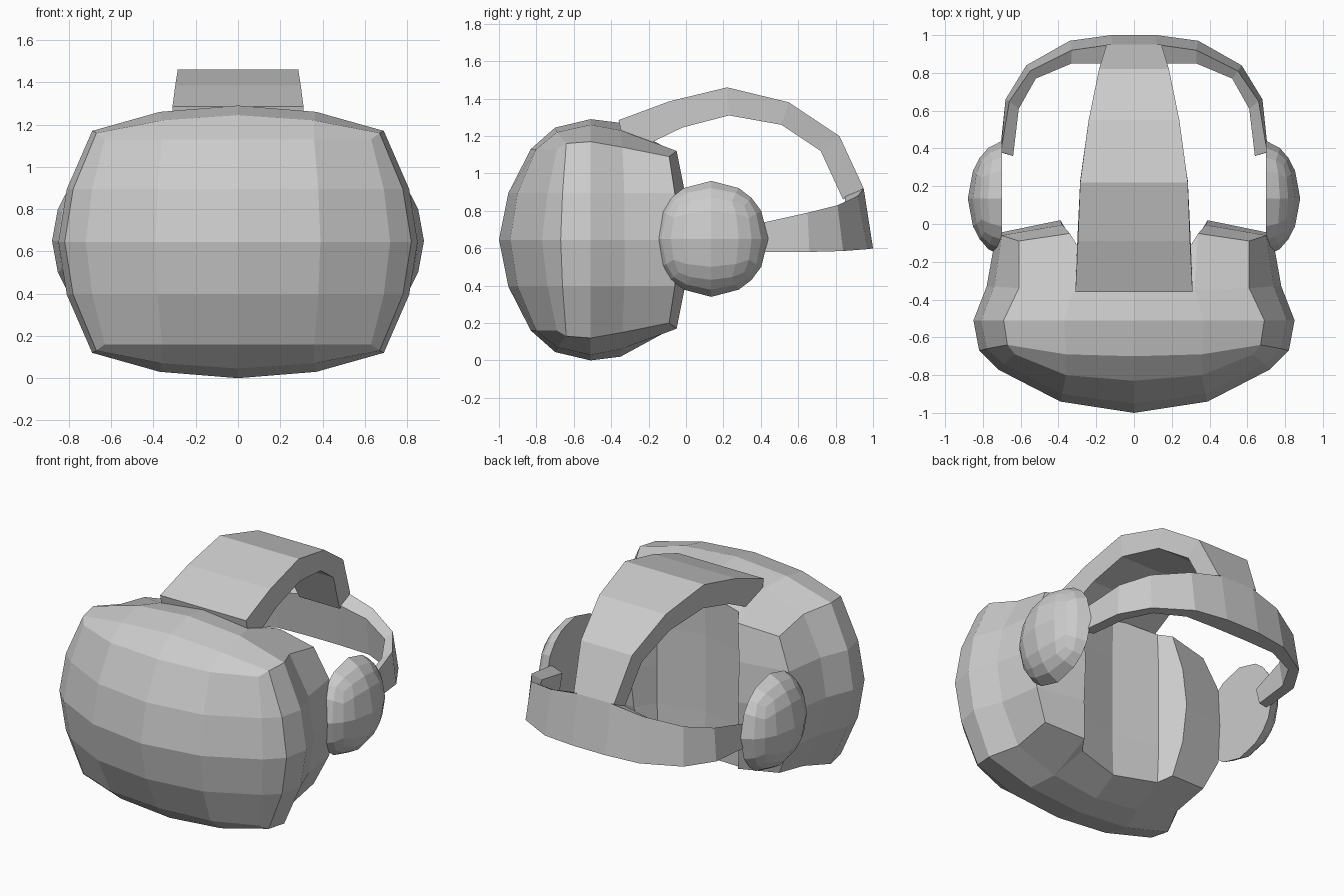
import bpy, bmesh
from mathutils import Vector

if "Cube" in bpy.data.objects:
    bpy.data.objects.remove(bpy.data.objects["Cube"])

MID = 0.645  # height of the visor's symmetry plane


def finish(name, bm):
    bmesh.ops.remove_doubles(bm, verts=bm.verts, dist=0.002)
    bmesh.ops.recalc_face_normals(bm, faces=bm.faces)
    me = bpy.data.meshes.new(name)
    bm.to_mesh(me)
    bm.free()
    ob = bpy.data.objects.new(name, me)
    bpy.context.collection.objects.link(ob)
    return ob


def mirror_bm(bm, axis, centre=0.0):
    """Duplicate the geometry reflected across one axis."""
    dup = bmesh.ops.duplicate(bm, geom=bm.verts[:] + bm.edges[:] + bm.faces[:])
    for v in dup["geom"]:
        if isinstance(v, bmesh.types.BMVert):
            v.co[axis] = 2 * centre - v.co[axis]


def loft(name, sections):
    """Skin a row of equal closed sections and cap both ends."""
    bm = bmesh.new()
    rings = [[bm.verts.new(p) for p in s] for s in sections]
    n = len(rings[0])
    for a, b in zip(rings, rings[1:]):
        for i in range(n):
            j = (i + 1) % n
            bm.faces.new((a[i], a[j], b[j], b[i]))
    bm.faces.new(rings[0])
    bm.faces.new(rings[-1])
    return finish(name, bm)


# Visor: one quarter (right, upper), outline runs from front centre round to back centre
mid_row = [(0, -1), (.39, -.94), (.72, -.77), (.82, -.67), (.85, -.51),
           (.78, -.33), (.73, -.05), (.39, .02), (.30, -.13), (0, -.20)]
upper_row = [(0, -.95), (.38, -.90), (.69, -.74), (.78, -.66), (.81, -.51),
             (.74, -.33), (.70, -.06), (.38, -.005), (.30, -.13), (0, -.20)]
edge_row = [(0, -.83, 1.13), (.36, -.80, 1.13), (.63, -.69, 1.13), (.67, -.64, 1.16),
            (.69, -.51, 1.17), (.61, -.34, 1.14), (.61, -.09, 1.09), (.34, -.05, 1.12),
            (.29, -.13, 1.15), (0, -.19, 1.18)]
crown = [[(0, -.70, 1.245), (.36, -.69, 1.22)],
         [(0, -.51, 1.29), (.37, -.51, 1.26)],
         [(0, -.35, 1.27), (.32, -.35, 1.23)]]

bm = bmesh.new()
m = [bm.verts.new((x, y, MID)) for x, y in mid_row]
u = [bm.verts.new((x, y, MID + .25)) for x, y in upper_row]
e = [bm.verts.new(p) for p in edge_row]
for a, b in ((m, u), (u, e)):
    for i in range(len(a) - 1):
        bm.faces.new((a[i], a[i + 1], b[i + 1], b[i]))
rows = [e[0:3]]
for k, pair in enumerate(crown):
    rows.append([bm.verts.new(p) for p in pair] + [e[3 + k]])
for a, b in zip(rows, rows[1:]):
    for i in range(2):
        bm.faces.new((a[i], a[i + 1], b[i + 1], b[i]))
c0, c1, c2 = rows[-1]
for f in ((c0, c1, e[8], e[9]), (c1, c2, e[6], e[7]), (c1, e[7], e[8])):
    bm.faces.new(f)
mirror_bm(bm, 2, MID)
mirror_bm(bm, 0)
finish("visor", bm)

# Ear cups: flattened half of a cube-sphere, flat side inward
for side, name in ((1, "right_ear_cup"), (-1, "left_ear_cup")):
    bm = bmesh.new()
    bmesh.ops.create_cube(bm, size=2)
    bmesh.ops.subdivide_edges(bm, edges=bm.edges[:], cuts=3, use_grid_fill=True)
    for v in bm.verts:
        v.co = Vector([c * (1.2 - .2 * abs(c)) for c in v.co]).normalized()
    cut = bmesh.ops.bisect_plane(bm, geom=bm.verts[:] + bm.edges[:] + bm.faces[:],
                                 plane_co=(0, 0, 0), plane_no=(1, 0, 0), clear_inner=True)
    bmesh.ops.holes_fill(bm, edges=[g for g in bm.edges if g.is_boundary])
    for v in bm.verts:
        x, y, z = v.co
        v.co = (side * (.70 + .18 * max(x, 0) ** 1.25), .135 + .305 * y, .65 + .31 * z)
    finish(name, bm)

# Top strap: (outer y, z), (inner y, z), half width
top = [((-.36, 1.285), (-.32, 1.10), .31), ((-.09, 1.385), (-.02, 1.245), .297),
       ((.22, 1.46), (.23, 1.31), .285), ((.55, 1.38), (.51, 1.26), .24),
       ((.82, 1.20), (.72, 1.12), .185), ((.95, .92), (.84, .86), .145)]
loft("top_strap", [[(-w, *o), (w, *o), (w, *i), (-w, *i)] for o, i, w in top])

# Back strap: outer bottom, outer top, inner top (x, y), low z, high z
back = [((.71, .38), (.705, .38), (.64, .36), .58, .73),
        ((.68, .66), (.66, .65), (.61, .61), .58, .79),
        ((.57, .84), (.55, .81), (.52, .77), .585, .83),
        ((.34, .97), (.33, .92), (.33, .85), .595, .88),
        ((.12, 1.0), (.12, .95), (.12, .85), .60, .92)]


def strap_section(s, ob, ot, it, lo, hi):
    return [(s * ob[0], ob[1], lo), (s * ot[0], ot[1], hi),
            (s * it[0], it[1], hi - .04), (s * it[0], it[1] + .03, lo)]


loft("back_strap", [strap_section(1, *b) for b in back] +
     [strap_section(-1, *b) for b in reversed(back)])
